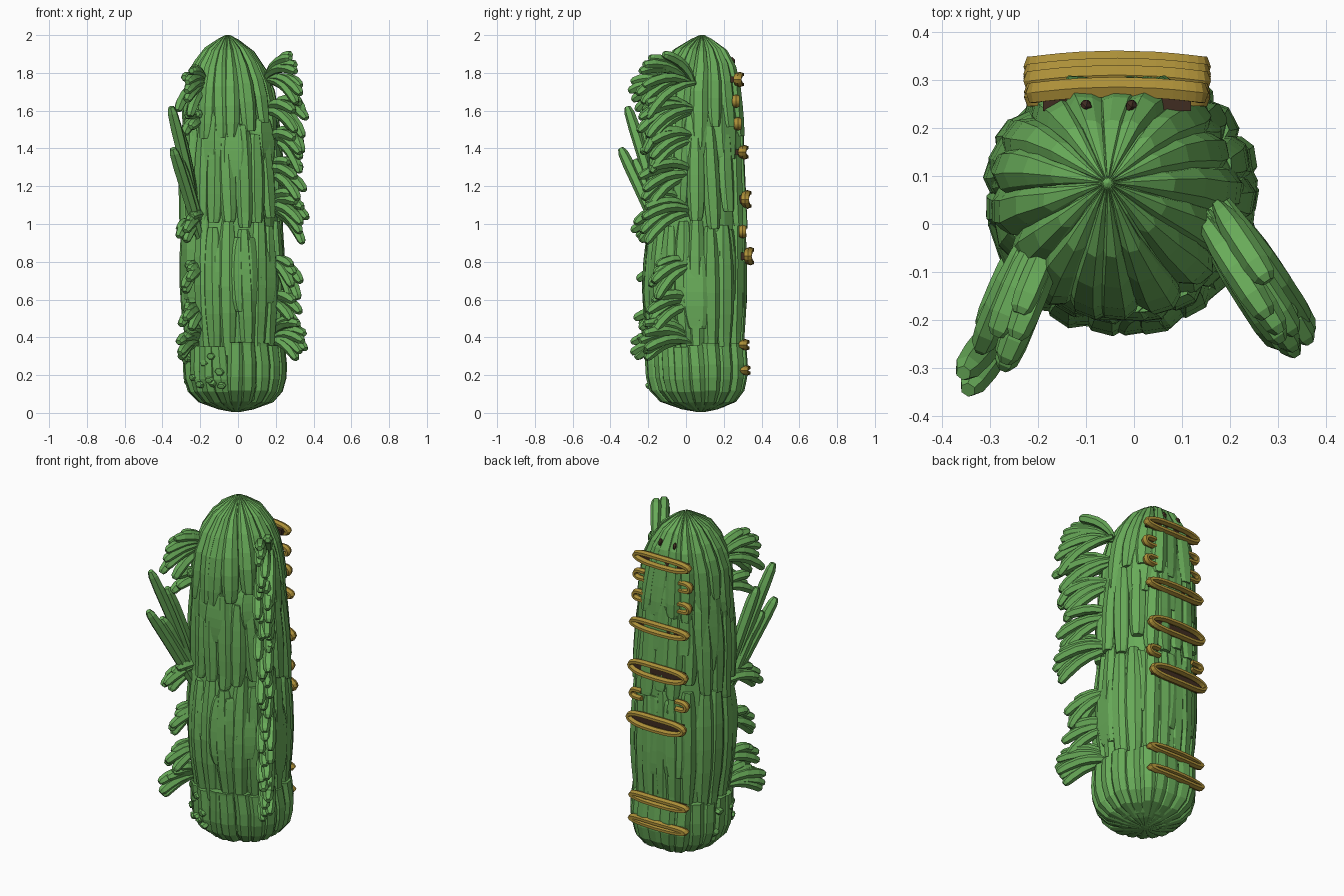
import bpy, bmesh, math, random
from mathutils import Vector

if "Cube" in bpy.data.objects:
    bpy.data.objects.remove(bpy.data.objects["Cube"])

random.seed(4)
Z = Vector((0, 0, 1))


def material(name, rgb):
    m = bpy.data.materials.new(name)
    m.diffuse_color = (*rgb, 1)
    m.use_nodes = True
    m.node_tree.nodes["Principled BSDF"].inputs["Base Color"].default_value = m.diffuse_color
    return m


GREEN = material("stem_green", (0.14, 0.41, 0.1))
GOLD = material("ring_gold", (0.42, 0.28, 0.04))
BROWN = material("dark_brown", (0.05, 0.025, 0.015))


def loft(bm, rings, closed=False):
    """Skin a list of equal-size point rings."""
    vs = [[bm.verts.new(p) for p in r] for r in rings]
    n = len(vs[0])
    for i in range(len(vs) if closed else len(vs) - 1):
        a, b = vs[i], vs[(i + 1) % len(vs)]
        for k in range(n):
            bm.faces.new((a[k], a[(k + 1) % n], b[(k + 1) % n], b[k]))
    if not closed:
        bm.faces.new(vs[0])
        bm.faces.new(vs[-1])


def finish(bm, name, mat):
    bmesh.ops.recalc_face_normals(bm, faces=bm.faces)
    me = bpy.data.meshes.new(name)
    bm.to_mesh(me)
    bm.free()
    me.materials.append(mat)
    ob = bpy.data.objects.new(name, me)
    bpy.context.collection.objects.link(ob)
    return ob


# Body outline: z, centre x, centre y, radius x, radius y
OUTLINE = [(0.005, -.01, .08, .02, .02), (.03, -.01, .075, .14, .14), (.07, -.01, .07, .21, .21),
           (.14, -.015, .065, .255, .255), (.25, -.015, .065, .26, .26), (.36, -.02, .06, .25, .255),
           (.6, -.025, .055, .265, .275), (.85, -.03, .06, .265, .27), (1.05, -.03, .065, .26, .255),
           (1.3, -.035, .06, .255, .25), (1.55, -.04, .06, .24, .245), (1.7, -.045, .06, .22, .23),
           (1.8, -.05, .07, .19, .205), (1.9, -.053, .075, .135, .16), (1.96, -.055, .08, .08, .09),
           (2.0, -.055, .085, .012, .012)]


def body(z):
    z = min(max(z, OUTLINE[0][0]), OUTLINE[-1][0])
    for a, b in zip(OUTLINE, OUTLINE[1:]):
        if z <= b[0]:
            t = (z - a[0]) / (b[0] - a[0])
            return [p + (q - p) * t for p, q in zip(a[1:], b[1:])]


def surface(z, ang, off):
    """Point on the body; the back is slightly flattened."""
    cx, cy, rx, ry = body(z)
    x = max(rx + off, .001) * math.cos(ang)
    y = max(ry + off, .001) * math.sin(ang)
    return Vector((cx + x, cy + min(y, ry * .96 + off * .5 + .001), z))


# Solid core under the ribs
bm = bmesh.new()
loft(bm, [[surface(o[0], k * math.tau / 20, -.015) for k in range(20)] for o in OUTLINE])
finish(bm, "body_core", GREEN)


# Tiers of overlapping ribs
def tier(name, z0, z1, n, low, high, jag0, jag1, bulge):
    bm = bmesh.new()
    for i in range(n):
        ang = (i + random.uniform(-.13, .13)) * math.tau / n
        back = .25 if math.sin(ang) > .6 else 1
        a = z0 + random.uniform(-jag0, jag0) * (1 if abs(math.cos(ang)) > .6 else .3)
        b = z1 + random.uniform(-jag1, jag1)
        w = math.pi / n * 1.18
        lift = random.uniform(-.006, .006)
        twist = random.uniform(-.07, .07)
        rings = []
        for s in range(9):
            te = .5 - .5 * math.cos(math.pi * s / 8)
            z = a + (b - a) * te
            taper = .6 + .4 * math.sin(math.pi * te) ** .5 if jag0 + jag1 > .03 else 1
            off = low + (high - low) * te + bulge * back * math.sin(math.pi * te) + lift
            mid = min(1, min(body(z)[2:]) / .12)
            sec = [(-1, -.012), (-.55, .009), (.3, .014), (.85, -.002), (1, -.014), (0, -.045)]
            rings.append([surface(z, ang + twist * (te - .5) + u * w * taper, (o + off) * mid) for u, o in sec])
        loft(bm, rings)
    finish(bm, name, GREEN)


tier("base_ribs", .005, .36, 20, 0, .008, 0, .015, .0)
tier("lower_ribs", .31, 1.02, 19, -.012, -.012, .03, .05, .014)
tier("middle_ribs", 1.0, 1.5, 19, .006, -.004, .1, .03, .008)
tier("upper_ribs", 1.47, 2.0, 17, .004, 0, .09, 0, .008)
tier("lower_overlay", .55, .9, 9, -.008, -.012, .12, .1, .012)
tier("upper_overlay", 1.25, 1.6, 9, -.002, -.01, .12, .1, .012)


# Flattened, drooping leaf
def leaf(bm, base, d, ang, length, droop, wide=.029, thick=.024):
    side = d.cross(Z).normalized()
    direction = lambda q: d * math.cos(q) + Z * math.sin(q)
    p1 = base + direction(ang + droop) * length * .55
    p2 = base + direction(ang) * length
    rings = []
    for t, s in ((0, .45), (.2, .75), (.4, .95), (.6, 1), (.82, 1), (.95, .85), (1, .5)):
        p = base * (1 - t) ** 2 + p1 * 2 * t * (1 - t) + p2 * t * t
        tan = ((p1 - base) * (1 - t) + (p2 - p1) * t).normalized()
        nor = side.cross(tan)
        rings.append([p + side * math.cos(k * math.tau / 6) * wide * s
                      + nor * math.sin(k * math.tau / 6) * thick * 1.15 * s for k in range(6)])
    loft(bm, rings)


# Fan of leaves: base z, lowest and highest angle, length, count
def fans(name, x, y, d, specs):
    bm = bmesh.new()
    d = Vector(d).normalized()
    side = d.cross(Z)
    for z, lo, hi, length, n in specs:
        for i in range(n):
            t = i / (n - 1)
            q = math.radians(lo + (hi - lo) * t)
            base = Vector((x, y, z)) + side * random.uniform(-.035, .035)
            base.z += random.uniform(-.015, .015)
            size = length * (1 - .22 * max(0, t - .5) * 2) * random.uniform(.88, 1.02)
            leaf(bm, base, d, q, size, .5)
    finish(bm, name, GREEN)


fans("right_leaves", .16, .03, (.55, -.84, 0),
     [(1.75, -32, 38, .35, 8), (1.6, -35, 8, .37, 6), (1.45, -32, 12, .32, 6), (1.26, -32, 15, .32, 6),
      (1.07, -28, 18, .36, 7), (.79, -45, -2, .3, 6), (.58, -28, 8, .29, 5), (.37, -18, 30, .34, 8)])
fans("left_leaves", -.19, -.02, (-.38, -.92, 0),
     [(1.71, -32, 34, .29, 8), (1.52, -15, 25, .22, 4), (1.0, -24, 10, .28, 6), (.75, -28, 12, .25, 5),
      (.52, -22, 14, .27, 5), (.36, -15, 25, .29, 6)])

# Long straight leaves on the left side
bm = bmesh.new()
for tip, base in (((-.355, -.31, 1.62), (-.19, -.1, .9)), ((-.345, -.345, 1.4), (-.18, -.1, .85)),
                  ((-.31, -.27, 1.34), (-.17, -.07, .88)), ((-.31, -.22, 1.5), (-.2, -.07, .95)),
                  ((-.28, -.22, 1.25), (-.18, -.07, .83))):
    v = Vector(tip) - Vector(base)
    flat = Vector((v.x, v.y, 0))
    leaf(bm, Vector(base), flat.normalized(), math.atan2(v.z, flat.length), v.length, .04, .033, .027)
finish(bm, "long_left_leaves", GREEN)

# Small sprouts at the lower left
bm = bmesh.new()
for i in range(14):
    q = math.radians(random.uniform(165, 255))
    leaf(bm, surface(random.uniform(.14, .33), q, -.015), Vector((math.cos(q), math.sin(q), 0)),
         random.uniform(-.2, .9), .045, .3, .024, .016)
finish(bm, "base_sprouts", GREEN)


# Flat oval loops across the back: centre x, z, half width, half height
def loop(bm, cx, z, hw, hh, y, r, start=0, end=math.tau):
    full = end - start > 6.2
    n = 24
    rings = []
    for i in range(n if full else n + 1):
        a = start + (end - start) * i / n
        c, s = math.cos(a), math.sin(a)
        x = hw * math.copysign(abs(c) ** .6, c)
        p = Vector((cx + x, y - .4 * x * x, z + hh * s))
        out = Vector((c * hh, 0, s * hw)).normalized()
        rings.append([p + out * math.cos(k * math.tau / 6) * r + Vector((0, 1, 0)) * math.sin(k * math.tau / 6) * r * 1.6
                      for k in range(6)])
    loft(bm, rings, full)


bm = bmesh.new()
slots = bmesh.new()
for z, hw, hh, y in ((1.765, .175, .026, .285), (1.38, .18, .024, .31), (1.13, .18, .035, .325),
                     (.83, .18, .034, .34), (.36, .18, .016, .315), (.225, .18, .014, .32)):
    loop(bm, -.035, z, hw, hh, y, .015)
    loft(slots, [[(-.035 + sx * hw * .88, y - dy, z + sz * hh * .6)
                  for sx, sz in ((-1, -1), (1, -1), (1, 1), (-1, 1))] for dy in (.01, .05)])
for z, y in ((1.65, .265), (1.53, .275), (.96, .3)):
    for s, cx in ((0, .1), (math.pi, -.17)):
        loop(bm, cx, z, .045, .022, y, .014, s - 1.9, s + 1.9)
finish(bm, "back_loops", GOLD)
finish(slots, "loop_slots", BROWN)

# Two small dark eyes
bm = bmesh.new()
for x in (-.1, -.005):
    for v in bmesh.ops.create_icosphere(bm, subdivisions=1, radius=1)["verts"]:
        v.co = Vector((x + v.co.x * .014, .243 + v.co.y * .018, 1.86 + v.co.z * .025))
finish(bm, "eyes", BROWN)
